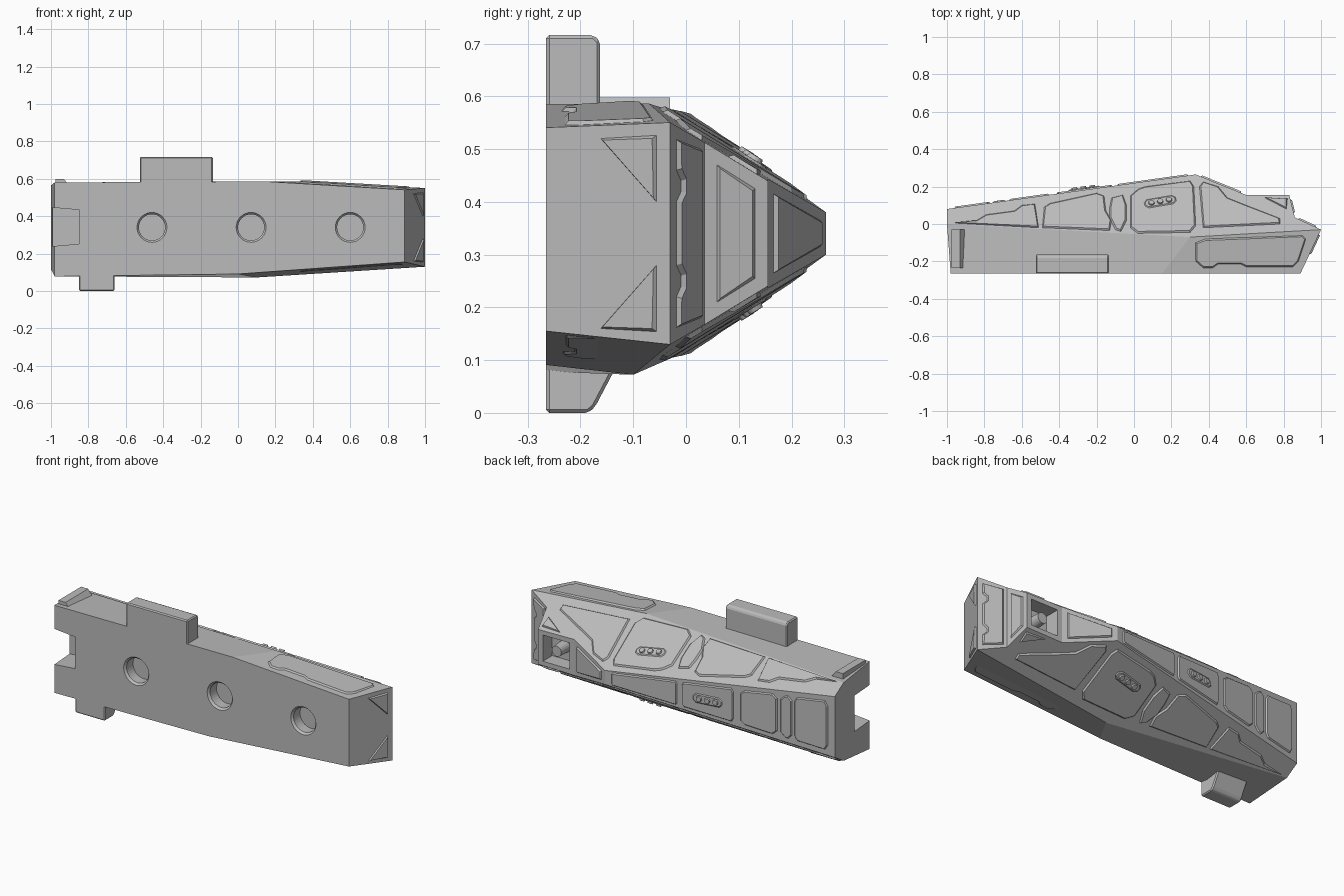
import bpy, bmesh, math
from mathutils import Vector

cube = bpy.data.objects.get("Cube")
if cube:
    bpy.data.objects.remove(cube, do_unlink=True)

grey = bpy.data.materials.new("hull grey")
grey.use_nodes = True
grey.diffuse_color = (0.5, 0.5, 0.5, 1)
grey.node_tree.nodes["Principled BSDF"].inputs["Base Color"].default_value = (0.5, 0.5, 0.5, 1)

MID = 0.34
CENTRE = Vector((0, 0, MID))


def slope(x, y, s=1):
    """Point on the upper (s=1) or lower (s=-1) sloping side."""
    return Vector((x, y, MID + s * (0.208 - 0.016 * x - 0.613 * y)))


def taper(x, y, s=1):
    """Point on the tapering top or bottom towards the +x end."""
    h = 0.27 - 0.06 * x if s > 0 else 0.265 - 0.072 * x
    return Vector((x, y, MID + s * (h + 0.06 * y)))


def wall(a, b):
    """Map (fraction along plan segment, height above middle) to 3D."""
    return lambda t, z: Vector((a[0] + (b[0] - a[0]) * t, a[1] + (b[1] - a[1]) * t, MID + z))


def finish(name, bm):
    me = bpy.data.meshes.new(name)
    bm.to_mesh(me)
    bm.free()
    ob = bpy.data.objects.new(name, me)
    me.materials.append(grey)
    bpy.context.collection.objects.link(ob)
    return ob


def plate(name, pts, height=0.008, rim=0.008):
    """Thin raised panel with a bevelled rim, facing away from the hull centre."""
    bm = bmesh.new()
    f = bm.faces.new([bm.verts.new(p) for p in pts])
    f.normal_update()
    if f.normal.dot(f.calc_center_median() - CENTRE) < 0:
        f.normal_flip()
        f.normal_update()
    bmesh.ops.inset_individual(bm, faces=[f], thickness=rim, depth=height)
    return finish(name, bm)


def prism(name, profile, axis, lo, hi, bevel=0):
    """Extrude a 2D profile along x or y."""
    bm = bmesh.new()
    make = (lambda p, d: (d, p[0], p[1])) if axis == "x" else (lambda p, d: (p[0], d, p[1]))
    f = bm.faces.new([bm.verts.new(make(p, lo)) for p in profile])
    ext = bmesh.ops.extrude_face_region(bm, geom=[f])
    for v in ext["geom"]:
        if isinstance(v, bmesh.types.BMVert):
            v.co = make((v.co.y, v.co.z) if axis == "x" else (v.co.x, v.co.z), hi)
    bmesh.ops.recalc_face_normals(bm, faces=bm.faces)
    if bevel:
        bmesh.ops.bevel(bm, geom=bm.edges[:], offset=bevel, segments=1, affect='EDGES')
    return finish(name, bm)


def disc(name, pos, normal, r, depth, r2=None, sides=32):
    """Cylinder or cone centred on pos along normal."""
    bm = bmesh.new()
    bmesh.ops.create_cone(bm, cap_ends=True, segments=sides, radius1=r,
                          radius2=r if r2 is None else r2, depth=depth)
    q = Vector((0, 0, 1)).rotation_difference(normal)
    for v in bm.verts:
        v.co = q @ v.co + Vector(pos)
    return finish(name, bm)


def rect(a, b, c, d):
    return [(a, c), (b, c), (b, d), (a, d)]


# Hull: flat front, sloping sides, narrow back wall and stepped nose
F = -0.265
BACK = [(1, -0.03), (0.86, 0.035), (0.83, 0.155), (0.6, 0.155), (0.33, 0.265), (-1, 0.08)]
bm = bmesh.new()
rings = []
for s, kink, bend in ((1, 0.15, (0.3, -0.07)), (-1, 0.0, (0.1, -0.1))):
    fr = [bm.verts.new(p) for p in ((-0.98, F, MID + s * (0.24 if s > 0 else 0.262)),
                                    taper(kink, F, s), taper(0.89, F, s))]
    eb = [bm.verts.new(slope(*p, s)) for p in ((-1, 0), bend)]
    bk = [bm.verts.new(slope(*p, s)) for p in BACK]
    bm.faces.new((fr[0], fr[1], eb[1], eb[0]))
    bm.faces.new((fr[1], fr[2], bk[0], eb[1]))
    bm.faces.new(eb + bk)
    rings.append((fr, [fr[2]] + bk + [eb[0], fr[0]]))
bm.faces.new(rings[0][0] + rings[1][0][::-1])
up, low = rings[0][1], rings[1][1]
for i in range(len(up) - 1):
    bm.faces.new((up[i], up[i + 1], low[i + 1], low[i]))
bmesh.ops.recalc_face_normals(bm, faces=bm.faces)
hull = finish("hull", bm)

# Cuts: three round sockets, end notch, nose recess
front = Vector((0, -1, 0))
HOLES = (-0.46, 0.07, 0.6)
cutters = []
for x in HOLES:
    cutters.append(disc("socket_cutter", (x, F, MID), front, 0.07, 0.14))
    cutters.append(disc("socket_rim_cutter", (x, F, MID), front, 0.07, 0.024, 0.09))
cutters.append(prism("notch_cutter", [(-1.1, 0.23), (-0.87, 0.25), (-0.85, 0.25), (-0.85, 0.435),
                                      (-0.87, 0.435), (-1.1, 0.455)], "y", -0.4, -0.11))
cutters.append(prism("recess_cutter", rect(0.63, 0.8, MID - 0.075, MID + 0.075), "y", 0.07, 0.3))
for c in cutters:
    c.hide_render = True
    m = hull.modifiers.new("cut", "BOOLEAN")
    m.operation, m.solver, m.object = "DIFFERENCE", "EXACT", c
dg = bpy.context.evaluated_depsgraph_get()
hull.data = bpy.data.meshes.new_from_object(hull.evaluated_get(dg))
hull.modifiers.clear()
for c in cutters:
    bpy.data.objects.remove(c, do_unlink=True)

# Mounting tabs and corner lug
prism("top_tab", [(F, 0.56), (-0.163, 0.56), (-0.163, 0.705), (-0.175, 0.716), (F, 0.716)],
      "x", -0.525, -0.135, 0.006)
prism("bottom_tab", [(F, 0.12), (-0.115, 0.12), (-0.172, 0.012), (-0.185, 0), (F, 0)],
      "x", -0.85, -0.66, 0.006)
prism("corner_lug", [(-0.975, 0.56), (-0.9, 0.56), (-0.93, 0.598), (-0.975, 0.598)], "y", -0.235, -0.03)

# Nose recess pin
disc("recess_pin", (0.72, 0.105, MID), Vector((0, 1, 0)), 0.035, 0.08, 0.03, 24)


def lamp_slot(name, centre, along, normal):
    """Rounded slot frame with three round lamps."""
    along = along.normalized()
    normal = normal.normalized()
    across = normal.cross(along)
    pts = []
    for i in range(8):
        a = math.pi / 8 + i * math.pi / 4
        side = 0.055 if math.cos(a) > 0 else -0.055
        pts.append(centre + normal * 0.008 + along * (side + 0.033 * math.cos(a)) + across * 0.029 * math.sin(a))
    plate(name + "_frame", pts, 0.004, 0.006)
    for k in (-1, 0, 1):
        disc(name + "_lamp", centre + along * 0.048 * k + normal * 0.012, normal, 0.019, 0.016, 0.014, 16)


# Panels repeated on upper and lower slopes
SLOPE_PANELS = {
    "tail_panel": [(-.96, .005), (-.84, .02), (-.79, .05), (-.64, .07), (-.6, .1), (-.53, .107), (-.51, -.02)],
    "rear_panel": [(-.49, -.02), (-.48, .09), (-.45, .11), (-.2, .165), (-.16, .15), (-.15, .07), (-.12, .02),
                   (-.13, -.035)],
    "link_panel": [(-.12, .14), (-.06, .155), (-.04, .1), (-.04, .02), (-.07, -.04), (-.1, -.03), (-.13, .03),
                   (-.13, .09)],
    "lamp_panel": [(-.02, .15), (.02, .185), (.06, .2), (.3, .23), (.32, .2), (.33, -.01), (.3, -.045),
                   (.02, -.05), (-.02, -.02)],
    "fore_panel": [(.35, .2), (.37, .225), (.45, .2), (.5, .14), (.6, .1), (.78, .03), (.78, 0), (.37, -.02)],
    "step_triangle": [(.7, .14), (.82, .135), (.815, .08)],
}
TOP_PANEL = [(.33, -.1), (.38, -.08), (.9, -.06), (.92, -.08), (.88, -.2), (.85, -.23), (.6, -.23),
             (.57, -.215), (.45, -.215), (.42, -.235), (.37, -.235), (.33, -.2)]
for s, tag in ((1, "upper_"), (-1, "lower_")):
    for name, pts in SLOPE_PANELS.items():
        plate(tag + name, [slope(x, y, s) for x, y in pts])
    plate(tag + "taper_panel", [taper(x, y, s) for x, y in TOP_PANEL])
    lamp_slot(tag + "slot", slope(0.14, 0.115, s), slope(1, 0.17, s) - slope(0, 0, s),
              Vector((0.016, 0.613, s)))
    # Triangles on the slanted end
    end = wall((0.89, F), (1, -0.03))
    plate(tag + "end_triangle", [end(t, s * z) for t, z in ((0.44, .18), (0.89, .186), (0.89, .06))])

# Back wall panels: (start, end, corner cut) along the wall
spine = wall((-1, 0.08), (0.33, 0.265))
for name, a, b, cut in (("back_end_panel", .03, .175, .012), ("back_link_panel", .185, .235, .018),
                        ("back_mid_panel", .25, .41, .02), ("back_lamp_panel", .44, .665, .008),
                        ("back_long_panel", .685, .97, .005)):
    def half(t):
        return 0.82 * (0.175 - 0.135 * t)
    edge = [(a, half(a) * 0.8), (a + cut, half(a)), (b - cut, half(b)), (b, half(b) * 0.8)]
    plate(name, [spine(t, z) for t, z in edge] + [spine(t, -z) for t, z in edge[::-1]], 0.007, 0.006)
lamp_slot("back_slot", spine(.55, 0), Vector((1.33, 0.185, 0)), Vector((-0.185, 1.33, 0)))

# Nose panels, each symmetric about the middle height
for name, a, b, edge in (
        ("nose_tip_panel", (1, -0.03), (0.86, 0.035),
         [(.18, .06), (.32, .08), (.32, .1), (.18, .12), (.18, .178), (.88, .16)]),
        ("nose_side_panel", (0.86, 0.035), (0.83, 0.155), [(.2, .13), (.8, .085)]),
        ("nose_wedge_panel", (0.6, 0.155), (0.33, 0.265), [(.1, .075), (.9, .025)])):
    w = wall(a, b)
    plate(name, [w(t, z) for t, z in edge] + [w(t, -z) for t, z in edge[::-1]])
